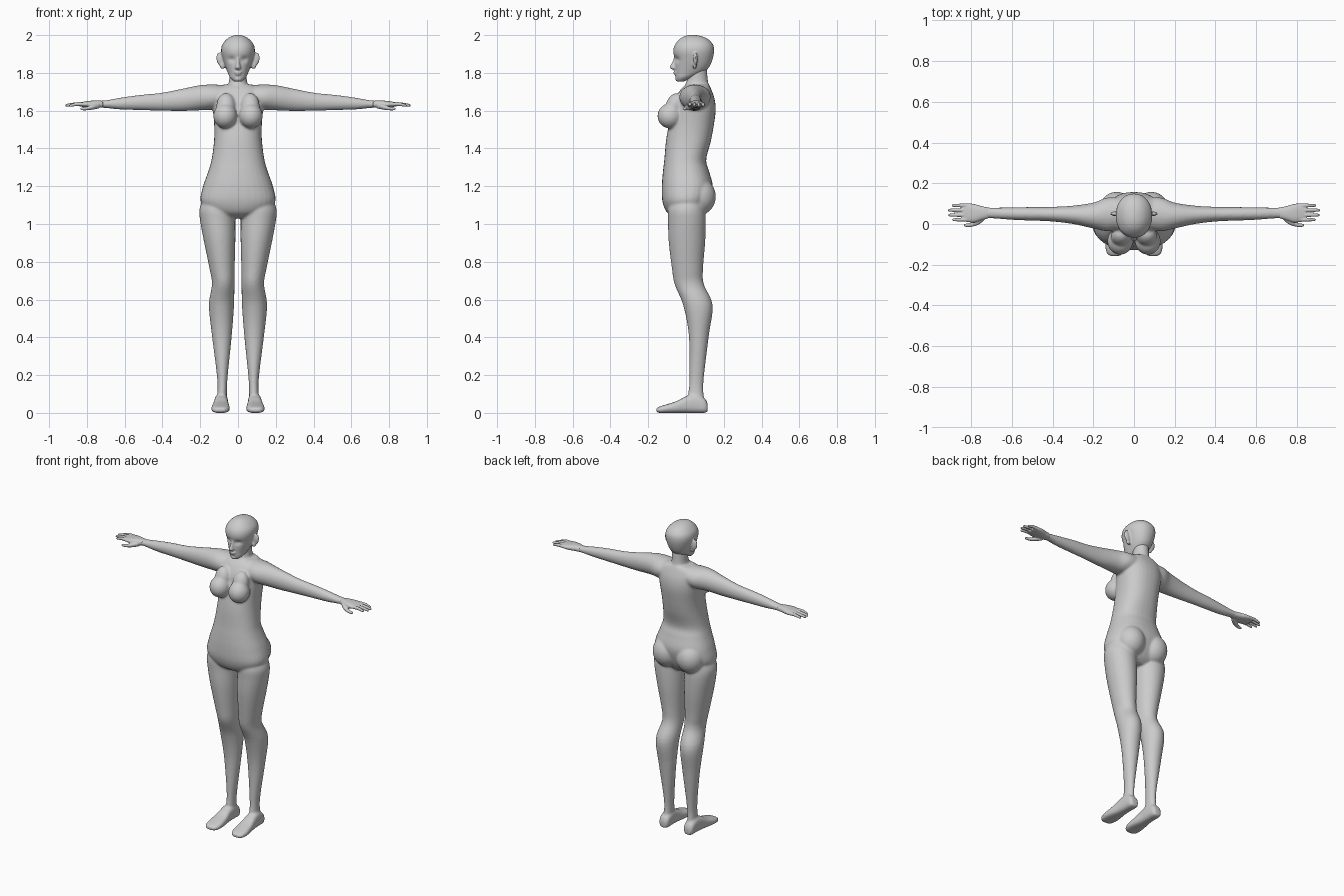
import bpy, bmesh, math
from mathutils import Vector, Matrix

skin = bpy.data.materials.new("grey_clay")
skin.diffuse_color = (0.6, 0.6, 0.6, 1)


def catmull(a, b, c, d, t):
    return [0.5 * (2 * q + (r - p) * t + (2 * p - 5 * q + 4 * r - s) * t * t
                   + (3 * q - p - 3 * r + s) * t ** 3) for p, q, r, s in zip(a, b, c, d)]


def loft(bm, rows, axis, side=1, power=2.0, n=32, sub=5):
    """Rows are (station, u0, u1, v0, v1); rounded sections are swept along the axis."""
    fine = []
    for i in range(len(rows) - 1):
        p = [rows[max(i - 1, 0)], rows[i], rows[i + 1], rows[min(i + 2, len(rows) - 1)]]
        fine += [catmull(*p, k / sub) for k in range(sub)]
    fine.append(rows[-1])
    rings = []
    for s, u0, u1, v0, v1 in fine:
        ring = []
        for k in range(n):
            a = 2 * math.pi * k / n
            c, d = math.cos(a), math.sin(a)
            u = (u0 + u1) / 2 + (u1 - u0) / 2 * math.copysign(abs(c) ** (2 / power), c)
            v = (v0 + v1) / 2 + (v1 - v0) / 2 * math.copysign(abs(d) ** (2 / power), d)
            x, y, z = {'x': (s, u, v), 'y': (u, s, v), 'z': (u, v, s)}[axis]
            ring.append(bm.verts.new((x * side, y, z)))
        rings.append(ring)
    for r, q in zip(rings, rings[1:]):
        for k in range(n):
            bm.faces.new((r[k], r[(k + 1) % n], q[(k + 1) % n], q[k]))
    bm.faces.new(rings[0])
    bm.faces.new(rings[-1])


def ball(bm, centre, radii, tilt=0.0, axis='X'):
    m = Matrix.Translation(centre) @ Matrix.Rotation(tilt, 4, axis) @ Matrix.Diagonal((*radii, 1))
    bmesh.ops.create_uvsphere(bm, u_segments=28, v_segments=18, radius=1, matrix=m)


def finish(bm, name, voxel, smooth):
    """Fuse the overlapping volumes into one smooth skin."""
    bmesh.ops.recalc_face_normals(bm, faces=bm.faces)
    me = bpy.data.meshes.new(name)
    bm.to_mesh(me)
    bm.free()
    me.materials.append(skin)
    ob = bpy.data.objects.new(name, me)
    bpy.context.collection.objects.link(ob)
    r = ob.modifiers.new("fuse", 'REMESH')
    r.mode, r.voxel_size, r.use_smooth_shade = 'VOXEL', voxel, True
    s = ob.modifiers.new("soften", 'SMOOTH')
    s.factor, s.iterations = 0.5, smooth
    return ob


def sym(rows):
    return [(z, -w, w, y0, y1) for z, w, y0, y1 in rows]


# Torso and neck
body = bmesh.new()
loft(body, sym([(1.03, .08, -.05, .06), (1.06, .15, -.10, .095), (1.12, .198, -.125, .125),
                (1.20, .185, -.128, .142), (1.28, .157, -.122, .122), (1.34, .14, -.115, .107),
                (1.44, .127, -.106, .132), (1.52, .126, -.092, .147), (1.60, .133, -.075, .157),
                (1.66, .138, -.06, .152), (1.71, .13, -.03, .135), (1.738, .08, .0, .122)]),
     'z', power=2.3)
loft(body, sym([(1.68, .075, -.03, .13), (1.73, .055, -.008, .122), (1.76, .047, .005, .116),
                (1.80, .046, .012, .112), (1.85, .045, .015, .11)]), 'z')

for s in (1, -1):
    # Breasts and buttocks
    ball(body, (s * .068, -.085, 1.572), (.063, .066, .066))
    ball(body, (s * .064, -.062, 1.625), (.05, .045, .07), -.3)
    ball(body, (s * .085, .068, 1.145), (.088, .09, .098))
    # Shoulder and arm
    loft(body, [(.04, -.02, .13, 1.62, 1.735), (.13, -.035, .13, 1.605, 1.738),
                (.20, -.022, .105, 1.602, 1.735), (.30, .0, .09, 1.598, 1.715),
                (.41, .013, .084, 1.600, 1.694), (.52, .017, .083, 1.603, 1.683),
                (.62, .022, .081, 1.606, 1.669), (.70, .028, .081, 1.614, 1.655),
                (.74, .025, .083, 1.616, 1.652)], 'x', s)
    # Leg
    loft(body, [(1.14, .03, .18, -.08, .09), (1.08, .012, .204, -.095, .10),
                (1.02, .014, .201, -.095, .105), (.91, .014, .181, -.092, .102),
                (.76, .018, .150, -.074, .090), (.68, .019, .138, -.060, .095),
                (.57, .021, .154, -.015, .141), (.41, .033, .138, .015, .121),
                (.20, .054, .112, .018, .096), (.11, .059, .109, .013, .092),
                (.03, .058, .118, .0, .105)], 'z', s)
    # Foot
    loft(body, [(.115, .068, .108, .008, .045), (.10, .056, .12, .0, .075),
                (.05, .053, .124, .0, .10), (.0, .052, .128, .0, .088),
                (-.05, .046, .136, .0, .062), (-.10, .043, .141, .0, .046),
                (-.14, .052, .136, .0, .034), (-.158, .07, .118, .006, .024)], 'y', s, 2.8)
finish(body, "body", .007, 5)

# Head with hollowed eye sockets
head = bmesh.new()
loft(head, sym([(1.755, .022, -.047, -.01), (1.775, .042, -.054, .035), (1.80, .054, -.056, .09),
                (1.83, .066, -.058, .122), (1.87, .079, -.060, .140), (1.915, .089, -.067, .149),
                (1.95, .083, -.058, .143), (1.98, .058, -.032, .115), (1.995, .032, -.006, .08),
                (2.001, .008, .02, .045)]), 'z', power=2.15, n=48)
for v in head.verts:
    if v.co.y < 0:
        d = ((abs(v.co.x) - .034) / .018) ** 2 + ((v.co.z - 1.872) / .014) ** 2
        v.co.y += .012 * math.exp(-d)
# Nose, lips, chin and ears
loft(head, sym([(1.818, .010, -.072, -.04), (1.826, .016, -.085, -.04), (1.84, .012, -.083, -.04),
                (1.86, .009, -.071, -.04), (1.885, .008, -.062, -.04)]), 'z')
ball(head, (0, -.055, 1.803), (.021, .012, .006))
ball(head, (0, -.053, 1.793), (.018, .012, .006))
ball(head, (0, -.043, 1.768), (.02, .014, .014))
for s in (1, -1):
    ball(head, (s * .093, .05, 1.872), (.022, .011, .037), s * .2, 'Y')
    ball(head, (s * .082, .046, 1.84), (.015, .010, .02))
finish(head, "head", .005, 3)

# Hands: palm, four fingers and thumb
for s, name in ((1, "left_hand"), (-1, "right_hand")):
    hand = bmesh.new()
    loft(hand, [(.715, .028, .081, 1.616, 1.652), (.75, .018, .088, 1.615, 1.654),
                (.785, .008, .098, 1.616, 1.652), (.82, .010, .101, 1.620, 1.647),
                (.845, .016, .098, 1.624, 1.642)], 'x', s, 2.4)
    for y, tip in ((.091, .895), (.068, .915), (.044, .912), (.021, .893)):
        loft(hand, [(.80, y - .010, y + .010, 1.622, 1.644), (.85, y - .009, y + .009, 1.625, 1.645),
                    (tip - .02, y - .008, y + .008, 1.622, 1.639),
                    (tip - .005, y - .006, y + .006, 1.621, 1.634),
                    (tip, y - .003, y + .003, 1.623, 1.630)], 'x', s, n=14)
    loft(hand, [(.735, .018, .05, 1.612, 1.642), (.765, -.004, .03, 1.606, 1.634),
                (.80, -.014, .008, 1.602, 1.622), (.825, -.014, .002, 1.602, 1.617),
                (.835, -.010, -.002, 1.605, 1.613)], 'x', s, n=16)
    finish(hand, name, .0032, 2)
